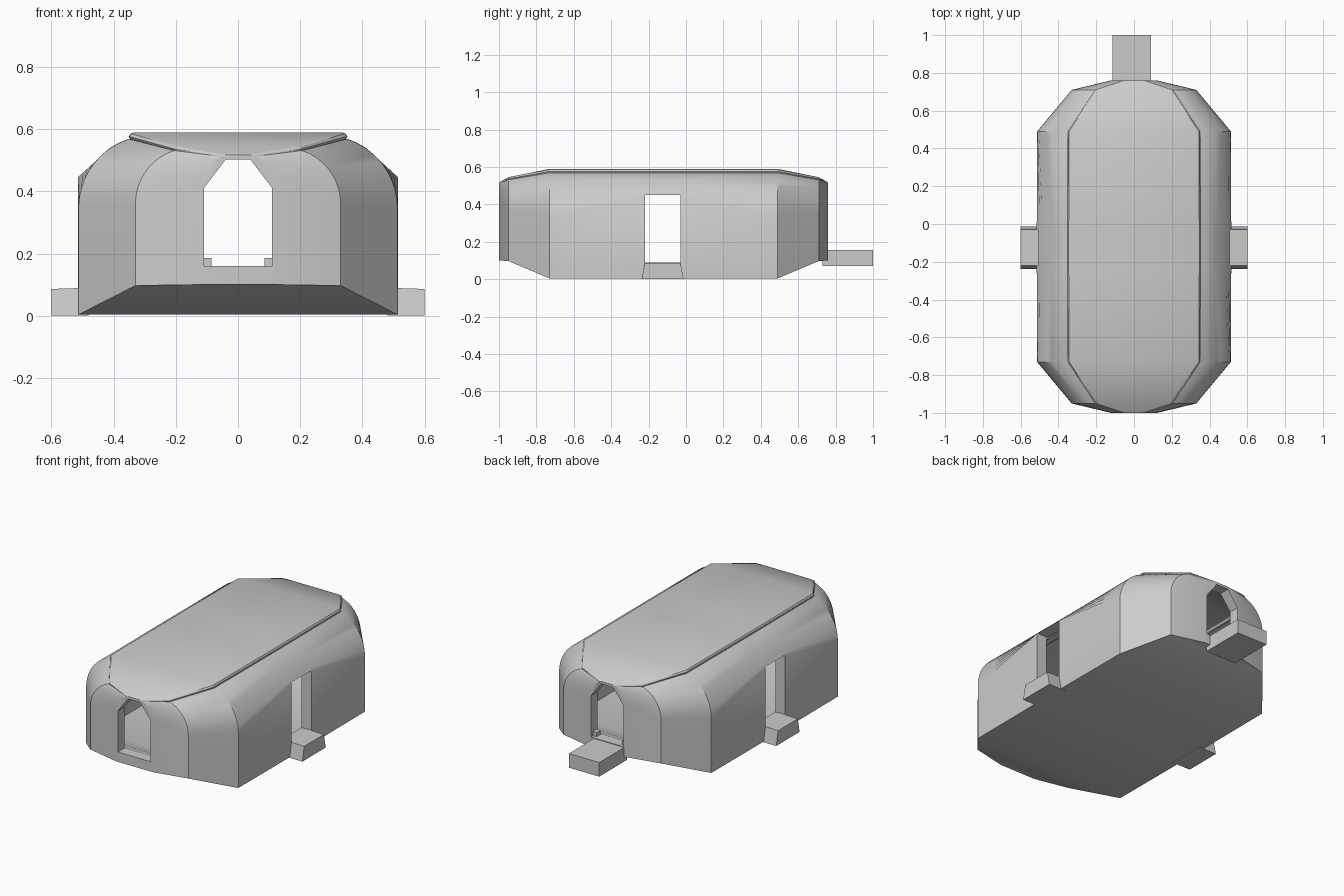
import bpy, bmesh, math
from mathutils import Vector

cube = bpy.data.objects.get("Cube")
if cube:
    bpy.data.objects.remove(cube, do_unlink=True)

MID_Y = -0.12
grey = bpy.data.materials.new("light grey")
grey.use_nodes = True
grey.diffuse_color = (0.6, 0.6, 0.6, 1)
grey.node_tree.nodes["Principled BSDF"].inputs["Base Color"].default_value = (0.6, 0.6, 0.6, 1)


def loft(name, rings):
    """Skin a run of equal closed rings and cap both ends."""
    bm = bmesh.new()
    loops = [[bm.verts.new(p) for p in ring] for ring in rings]
    for a, b in zip(loops, loops[1:]):
        for i in range(len(a)):
            j = (i + 1) % len(a)
            bm.faces.new((a[i], a[j], b[j], b[i]))
    bm.faces.new(loops[0])
    bm.faces.new(loops[-1])
    bmesh.ops.recalc_face_normals(bm, faces=bm.faces)
    mesh = bpy.data.meshes.new(name)
    bm.to_mesh(mesh)
    bm.free()
    obj = bpy.data.objects.new(name, mesh)
    mesh.materials.append(grey)
    bpy.context.collection.objects.link(obj)
    return obj


def box(name, x, y, z):
    corners = [(x[0], z[0]), (x[1], z[0]), (x[1], z[1]), (x[0], z[1])]
    return loft(name, [[(px, py, pz) for px, pz in corners] for py in y])


def section(y, width, base, knee, radius, top, door=False):
    """Cross-section: upright wall, rounded shoulder, raised roof edge."""
    half = [(width, base)]
    steps = 9
    chamfer_end = math.radians(56)
    centre = width - radius
    for i in range(steps + 1):
        a = math.radians(72) * i / steps
        x, z = centre + radius * math.cos(a), knee + radius * math.sin(a)
        if door and a < chamfer_end:
            # straight chamfer over the side doorway
            t = a / chamfer_end
            end_x = centre + radius * math.cos(chamfer_end)
            end_z = knee + radius * math.sin(chamfer_end)
            x, z = width + (end_x - width) * t, 0.445 + (end_z - 0.445) * t
        half.append((x, z))
    ex, ez = half[-1]
    rise = top - ez
    half += [(ex - 0.006, ez - 0.002), (ex - 0.001, ez + rise * 0.35),
             (ex - 0.007, ez + rise * 0.8), (ex - 0.02, top)]
    ring = half + [(-x, z) for x, z in reversed(half)]
    return [(x, y + MID_Y, z) for x, z in ring]


def mirrored(stations, door_args):
    """Stations run from the tip to the middle; repeat them at the other end."""
    front = [section(-s[0], *s[1:]) for s in stations]
    back = [section(s[0], *s[1:]) for s in reversed(stations)]
    doors = [section(y, *door_args, door=True) for y in (-0.105, 0.095)] 
    return front + doors + back


# Outer hull and hollow cabin
hull = loft("hull", mirrored([
    (0.88, 0.122, 0.10, 0.42, 0.097, 0.517),
    (0.83, 0.33, 0.097, 0.36, 0.18, 0.545),
    (0.61, 0.513, 0.004, 0.345, 0.235, 0.59)],
    (0.515, 0.004, 0.345, 0.235, 0.59)))
cabin = loft("cabin_cutter", mirrored([
    (0.815, 0.12, 0.158, 0.40, 0.09, 0.503),
    (0.77, 0.29, 0.15, 0.35, 0.16, 0.522),
    (0.585, 0.448, 0.08, 0.33, 0.21, 0.555)],
    (0.448, 0.08, 0.33, 0.21, 0.555)))

# Arched end doorways and square side doorways
arch = [(-0.11, 0.16), (0.11, 0.16), (0.11, 0.41), (0.04, 0.502), (-0.04, 0.502), (-0.11, 0.41)]
end_doors = loft("end_door_cutter", [[(x, y, z) for x, z in arch] for y in (-1.2, 1.2)])
side_doors = box("side_door_cutter", (-0.8, 0.8), (-0.22, -0.03), (0.088, 0.45))

bpy.context.view_layer.objects.active = hull
for cutter in (cabin, end_doors, side_doors):
    cutter.hide_render = True
    mod = hull.modifiers.new(cutter.name, 'BOOLEAN')
    mod.operation = 'DIFFERENCE'
    mod.solver = 'EXACT'
    mod.object = cutter
    bpy.ops.object.modifier_apply(modifier=mod.name)
    bpy.data.objects.remove(cutter, do_unlink=True)

bpy.ops.object.select_all(action='DESELECT')
hull.select_set(True)
bpy.ops.object.shade_smooth_by_angle(angle=math.radians(30))

# Boarding steps: flared at the ground on both sides, plain block at the rear
for side, name in ((1, "left_step"), (-1, "right_step")):
    rings = []
    for x, top in ((0.48, 0.09), (0.6, 0.086)):
        rings.append([(side * x, -0.237, 0), (side * x, -0.012, 0),
                      (side * x, -0.03, top), (side * x, -0.22, top)])
    loft(name, rings)
box("rear_step", (-0.115, 0.09), (0.73, 1.0), (0.07, 0.156))

# Small stops on the rear door sill
for side, name in ((1, "left_sill_stop"), (-1, "right_sill_stop")):
    box(name, sorted((side * 0.085, side * 0.115)), (0.70, 0.74), (0.15, 0.185))
